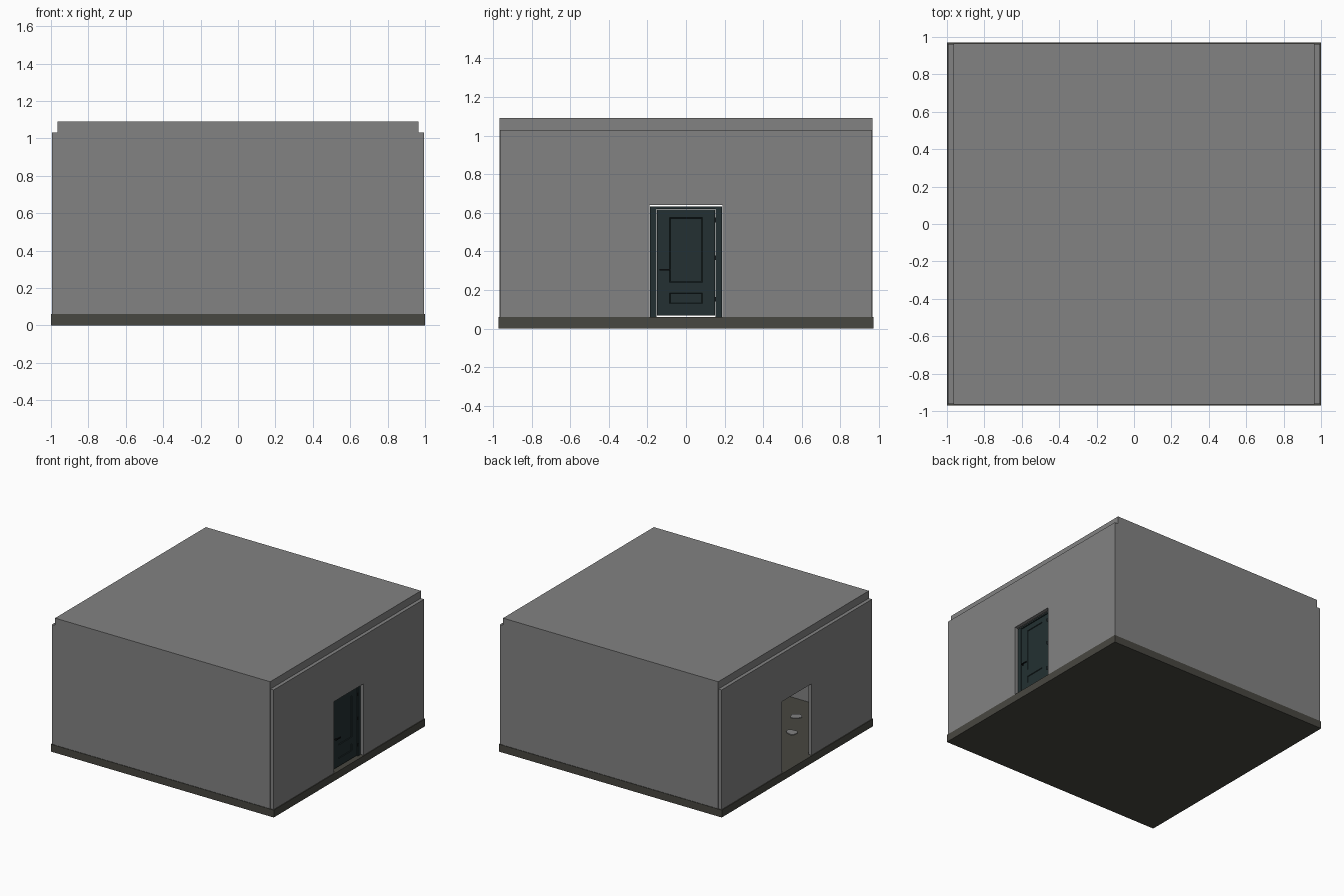
import bpy, bmesh, math, random

if "Cube" in bpy.data.objects:
    bpy.data.objects.remove(bpy.data.objects["Cube"])

random.seed(4)


def material(name, rgb):
    m = bpy.data.materials.new(name)
    m.diffuse_color = (*rgb, 1)
    m.use_nodes = True
    m.node_tree.nodes["Principled BSDF"].inputs["Base Color"].default_value = m.diffuse_color
    return m


GREY = material("plaster grey", (0.225, 0.225, 0.225))
OLIVE = material("floor olive", (0.064, 0.063, 0.052))
TEAL = material("door dark teal", (0.017, 0.030, 0.032))
BLACK = material("metal black", (0.006, 0.008, 0.009))


def finish(name, bm, mat):
    bmesh.ops.recalc_face_normals(bm, faces=bm.faces[:])
    me = bpy.data.meshes.new(name)
    bm.to_mesh(me)
    bm.free()
    me.materials.append(mat)
    ob = bpy.data.objects.new(name, me)
    bpy.context.collection.objects.link(ob)
    return ob


def prism(name, outline, x0, x1, mat):
    """Extrude a (y, z) outline along x."""
    bm = bmesh.new()
    face = bm.faces.new([bm.verts.new((x0, y, z)) for y, z in outline])
    ext = bmesh.ops.extrude_face_region(bm, geom=[face])["geom"]
    moved = [v for v in ext if isinstance(v, bmesh.types.BMVert)]
    bmesh.ops.translate(bm, verts=moved, vec=(x1 - x0, 0, 0))
    return finish(name, bm, mat)


def rect(y0, y1, z0, z1):
    return [(y0, z0), (y1, z0), (y1, z1), (y0, z1)]


def arch(w, bottom, top, iw, itop):
    """Upside-down U: outer half width w, inner half width iw."""
    return [(-w, bottom), (-iw, bottom), (-iw, itop), (iw, itop),
            (iw, bottom), (w, bottom), (w, top), (-w, top)]


FLOOR, EAVE, TOP = 0.06, 1.03, 1.09
DOOR_W, DOOR_TOP = 0.19, 0.64

# Floor slab
prism("floor_slab", rect(-0.97, 0.97, 0, FLOOR), -1, 1, OLIVE)

# Front wall, back wall and flat roof in one shell
prism("roof_and_end_walls", arch(0.966, FLOOR, TOP, 0.935, EAVE), -0.965, 0.965, GREY)

# Side walls, each with a doorway
for side, name in ((-1, "left_wall"), (1, "right_wall")):
    prism(name, arch(0.963, FLOOR, EAVE, DOOR_W, DOOR_TOP), side * 0.965, side * 0.994, GREY)

# Door frame, set back in the right doorway
prism("door_frame", arch(0.187, FLOOR, 0.632, 0.153, 0.62), 0.935, 0.968, TEAL)

# Door leaf with recessed panels
bm = bmesh.new()
ys = (-0.15, -0.085, 0.085, 0.15)
zs = (0.067, 0.13, 0.185, 0.24, 0.575, 0.617)
grid = {(i, j, x): bm.verts.new((x, y, z)) for i, y in enumerate(ys)
        for j, z in enumerate(zs) for x in (0.942, 0.963)}
panels = []
for x in (0.942, 0.963):
    for i in range(3):
        for j in range(5):
            f = bm.faces.new([grid[i + a, j + b, x] for a, b in ((0, 0), (1, 0), (1, 1), (0, 1))])
            if x < 0.95:
                f.normal_flip()
            if i == 1 and j in (1, 3):
                panels.append(f)
rim = [e for e in bm.edges if e.is_boundary]
bmesh.ops.bridge_loops(bm, edges=rim)
bmesh.ops.recalc_face_normals(bm, faces=bm.faces[:])
bmesh.ops.inset_individual(bm, faces=panels, thickness=0.005, depth=-0.005)
finish("door_leaf", bm, TEAL)

# Handle on both faces and hinges
for name, x0, x1 in (("outer", 0.963, 0.98), ("inner", 0.925, 0.942)):
    a, b = (x1 - 0.006, x1) if name == "outer" else (x0, x0 + 0.006)
    prism(name + "_handle_stem", rect(-0.137, -0.127, 0.3, 0.31), x0, x1, BLACK)
    prism(name + "_handle_lever", rect(-0.137, -0.08, 0.301, 0.309), a, b, BLACK)
for n, z in enumerate((0.14, 0.355, 0.55)):
    prism(f"hinge_{n + 1}", rect(0.148, 0.156, z, z + 0.025), 0.960, 0.971, BLACK)

# Loose flat scraps on the floor inside the open doorway
for n, (cx, cy) in enumerate(((-0.51, -0.67), (-0.64, -0.43))):
    bm = bmesh.new()
    ring = []
    for k in range(11):
        r, t = random.uniform(0.03, 0.055), k * math.tau / 11
        ring.append(bm.verts.new((cx + r * math.cos(t), cy + r * math.sin(t), FLOOR)))
    face = bm.faces.new(ring)
    ext = bmesh.ops.extrude_face_region(bm, geom=[face])["geom"]
    bmesh.ops.translate(bm, verts=[v for v in ext if isinstance(v, bmesh.types.BMVert)], vec=(0, 0, 0.005))
    finish(f"floor_scrap_{n + 1}", bm, GREY)
